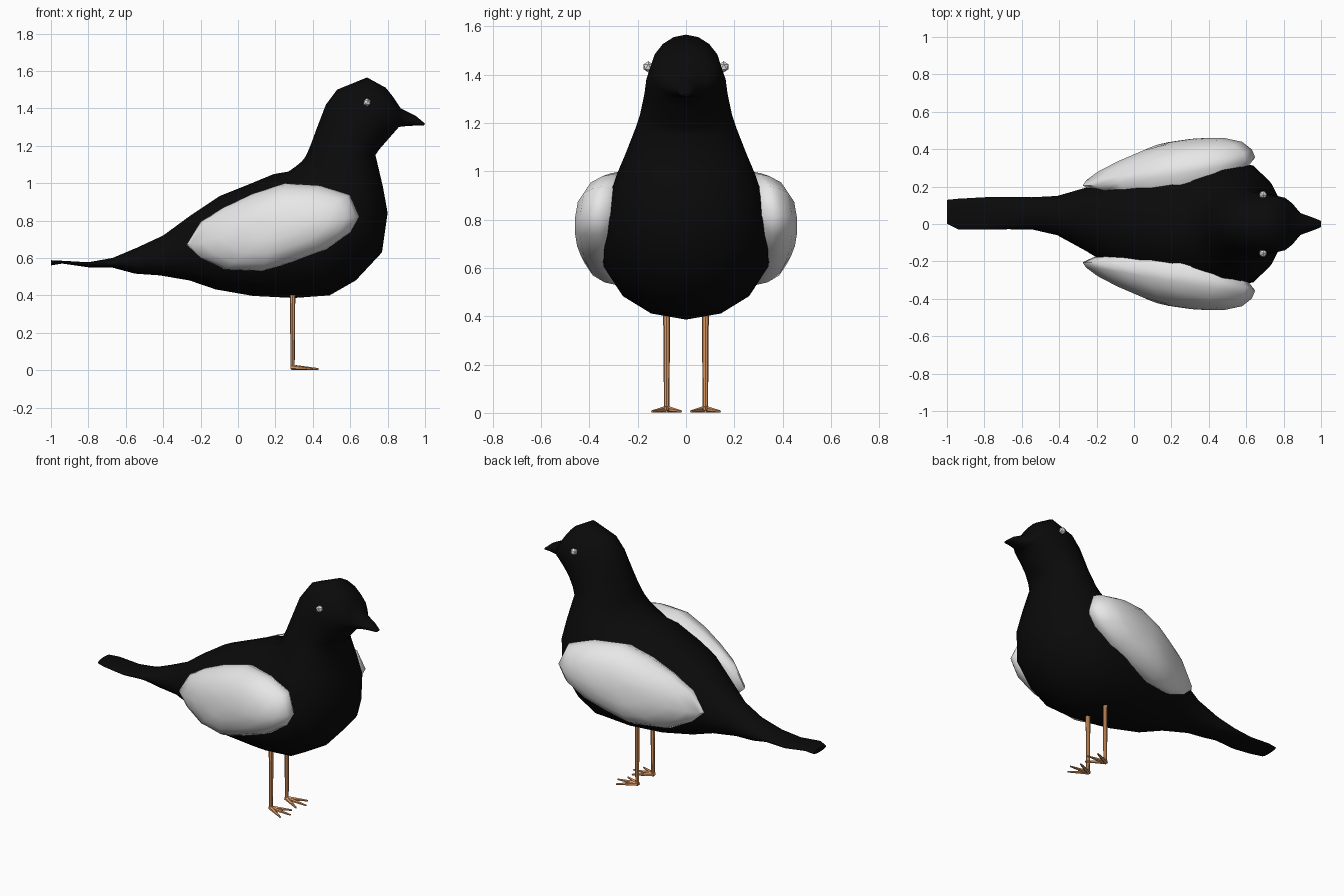
import bpy, bmesh, math
from mathutils import Vector

if "Cube" in bpy.data.objects:
    bpy.data.objects.remove(bpy.data.objects["Cube"])


def material(name, rgb):
    m = bpy.data.materials.new(name)
    m.use_nodes = True
    m.diffuse_color = (*rgb, 1)
    bsdf = m.node_tree.nodes["Principled BSDF"]
    bsdf.inputs["Base Color"].default_value = (*rgb, 1)
    bsdf.inputs["Roughness"].default_value = 0.8
    return m


BLACK = material("black plumage", (0.003, 0.003, 0.003))
WHITE = material("white wing", (0.8, 0.8, 0.8))
ORANGE = material("orange leg", (0.74, 0.33, 0.13))


def finish(name, bm, mat, angle=60):
    bmesh.ops.recalc_face_normals(bm, faces=bm.faces)
    me = bpy.data.meshes.new(name)
    bm.to_mesh(me)
    bm.free()
    ob = bpy.data.objects.new(name, me)
    bpy.context.collection.objects.link(ob)
    me.materials.append(mat)
    bpy.ops.object.select_all(action="DESELECT")
    ob.select_set(True)
    bpy.context.view_layer.objects.active = ob
    bpy.ops.object.shade_smooth_by_angle(angle=math.radians(angle))
    return ob


def bridge(bm, a, b):
    for i in range(len(a)):
        j = (i + 1) % len(a)
        bm.faces.new((a[i], a[j], b[j], b[i]))


# Body, tail tip to beak tip: upper x, z, lower x, z, half width, sideways offset
STATIONS = [
    (-1.00, .588, -1.00, .560, .064, .065),
    (-.94, .585, -.94, .570, .082, .053),
    (-.80, .577, -.80, .550, .086, .057),
    (-.67, .600, -.67, .548, .086, .058),
    (-.54, .655, -.55, .516, .086, .057),
    (-.40, .720, -.42, .507, .105, .045),
    (-.25, .830, -.26, .480, .170, .025),
    (-.10, .930, -.12, .432, .240, .005),
    (.05, .990, .08, .397, .305, 0),
    (.19, 1.048, .30, .386, .345, 0),
    (.27, 1.062, .49, .400, .355, 0),
    (.31, 1.090, .63, .480, .350, 0),
    (.34, 1.115, .77, .630, .325, 0),
    (.36, 1.140, .80, .840, .285, 0),
    (.372, 1.165, .775, .980, .250, 0),
    (.387, 1.200, .735, 1.150, .210, 0),
    (.42, 1.290, .755, 1.180, .190, 0),
    (.47, 1.420, .790, 1.220, .172, 0),
    (.53, 1.500, .825, 1.260, .164, 0),
    (.69, 1.565, .860, 1.300, .146, 0),
    (.79, 1.510, .872, 1.302, .115, 0),
    (.83, 1.460, .885, 1.303, .088, 0),
    (.87, 1.400, .900, 1.305, .060, 0),
    (.95, 1.360, .955, 1.308, .036, 0),
    (1.00, 1.318, .995, 1.308, .018, 0),
]
SIDES = 16
bm = bmesh.new()
rings = []
for ux, uz, lx, lz, w, cy in STATIONS:
    up, low = Vector((ux, cy, uz)), Vector((lx, cy, lz))
    mid, half = (up + low) / 2, (up - low) / 2
    ring = []
    for k in range(SIDES):
        t = 2 * math.pi * k / SIDES
        egg = 1 - 0.1 * math.cos(t)  # fuller on the underside
        p = mid + half * math.cos(t) + Vector((0, w * egg * math.sin(t), 0))
        ring.append(bm.verts.new(p))
    rings.append(ring)
for a, b in zip(rings, rings[1:]):
    bridge(bm, a, b)
bm.faces.new(rings[0])
bm.faces.new(rings[-1])
finish("body", bm, BLACK)

# Wings: domed shells raised from a side outline
OUTLINE = [(-.275, .67), (-.20, .795), (-.08, .87), (.08, .945), (.25, 1.0),
           (.44, .988), (.60, .938), (.648, .82), (.60, .735), (.47, .645),
           (.30, .580), (.13, .530), (-.07, .538), (-.20, .60)]
CENTRE = Vector((.21, .77))


def make_wing(name, side):
    bm = bmesh.new()
    rings = []
    for s, rise in [(0.88, -.06), (1, 0), (.96, .045), (.84, .095),
                    (.62, .132), (.32, .152)]:
        ring = []
        for o in OUTLINE:
            p = CENTRE + (Vector(o) - CENTRE) * s
            slope = min(1, .55 + (p.x + .27) * 1.1)
            y = .195 + (p.x + .27) * .18 + (.78 - p.y) * .1 + rise * slope
            ring.append(bm.verts.new((p.x, side * y, p.y)))
        rings.append(ring)
    for a, b in zip(rings, rings[1:]):
        bridge(bm, a, b)
    bm.faces.new(rings[0])
    tip = bm.verts.new((CENTRE.x, side * .44, CENTRE.y))
    last = rings[-1]
    for i in range(len(last)):
        bm.faces.new((last[i], last[(i + 1) % len(last)], tip))
    finish(name, bm, WHITE)


def add_rod(bm, start, end, r1, r2, sides=8):
    start, end = Vector(start), Vector(end)
    d = end - start
    turn = d.to_track_quat("Z", "Y").to_matrix().to_4x4()
    turn.translation = (start + end) / 2
    bmesh.ops.create_cone(bm, cap_ends=True, segments=sides, radius1=r1,
                          radius2=r2, depth=d.length, matrix=turn)


# Wings, legs with three-toed feet, and eyes on both sides
for label, side in (("left", 1), ("right", -1)):
    make_wing(label + "_wing", side)

    bm = bmesh.new()
    y = .08 * side
    add_rod(bm, (.292, y, .46), (.292, y, .008), .015, .011)
    for spread, reach in ((-.06, .40), (0, .43), (.06, .40)):
        add_rod(bm, (.287, y, .016), (reach, y + spread, .006), .014, .005, 6)
    for v in bm.verts:
        v.co.z = max(v.co.z, 0)
    finish(label + "_leg", bm, ORANGE, 40)

    bm = bmesh.new()
    bmesh.ops.create_icosphere(bm, subdivisions=1, radius=.023)
    bmesh.ops.translate(bm, verts=bm.verts, vec=(.69, .156 * side, 1.432))
    finish(label + "_eye", bm, WHITE, 30)
